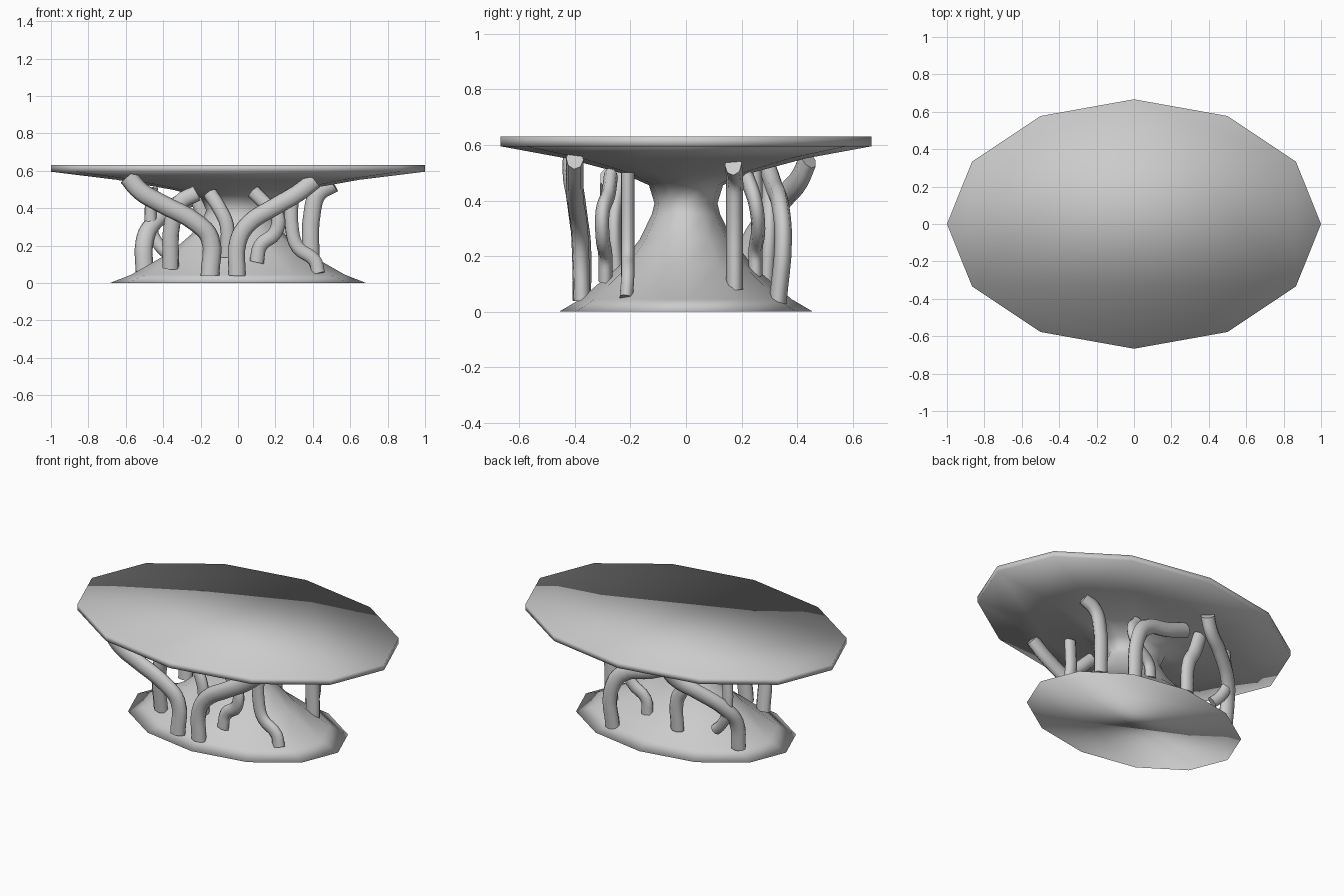
import bpy, bmesh, math

SQUASH = 2 / 3  # whole table is an ellipse: depth is two thirds of the width
SIDES = 12


def smooth(mesh):
    for p in mesh.polygons:
        p.use_smooth = True


def lathe(name, profile):
    bm = bmesh.new()
    rings = []
    for r, z in profile:
        rings.append([bm.verts.new((r * math.cos(2 * math.pi * i / SIDES),
                                    r * SQUASH * math.sin(2 * math.pi * i / SIDES), z))
                      for i in range(SIDES)])
    for a, b in zip(rings, rings[1:]):
        for i in range(SIDES):
            j = (i + 1) % SIDES
            bm.faces.new((a[i], a[j], b[j], b[i]))
    bm.faces.new(rings[0][::-1])
    bm.faces.new(rings[-1])
    mesh = bpy.data.meshes.new(name)
    bm.to_mesh(mesh)
    bm.free()
    smooth(mesh)
    ob = bpy.data.objects.new(name, mesh)
    bpy.context.collection.objects.link(ob)


def branch(name, radius, points):
    cu = bpy.data.curves.new(name + "_path", 'CURVE')
    cu.dimensions = '3D'
    cu.bevel_depth = radius
    cu.bevel_resolution = 2
    cu.resolution_u = 4
    cu.use_fill_caps = True
    sp = cu.splines.new('BEZIER')
    sp.bezier_points.add(len(points) - 1)
    for bp, (x, y, z) in zip(sp.bezier_points, points):
        bp.co = (x, y / SQUASH, z)
        bp.handle_left_type = bp.handle_right_type = 'AUTO'
    tmp = bpy.data.objects.new(name + "_path", cu)
    bpy.context.collection.objects.link(tmp)
    bpy.context.view_layer.update()
    dg = bpy.context.evaluated_depsgraph_get()
    mesh = bpy.data.meshes.new_from_object(tmp.evaluated_get(dg))
    bpy.data.objects.remove(tmp)
    for v in mesh.vertices:
        v.co.y *= SQUASH
    smooth(mesh)
    ob = bpy.data.objects.new(name, mesh)
    bpy.context.collection.objects.link(ob)


# flared foot, narrow waist and thin-rimmed top in one turned body
lathe("table_body", [(0.685, 0), (0.57, 0.045), (0.36, 0.165), (0.25, 0.26), (0.185, 0.35),
                     (0.17, 0.39), (0.20, 0.455), (0.34, 0.497), (0.65, 0.552),
                     (1.0, 0.595), (1.0, 0.63)])

# crooked branches between foot and top, bottom to top
branch("front_left_branch", 0.05, [(-0.15, -0.375, 0.04), (-0.15, -0.375, 0.24), (-0.22, -0.385, 0.32),
                                   (-0.42, -0.40, 0.43), (-0.52, -0.41, 0.49), (-0.59, -0.41, 0.57)])
branch("front_branch", 0.047, [(-0.005, -0.375, 0.04), (0.0, -0.38, 0.22), (0.05, -0.385, 0.31),
                               (0.20, -0.40, 0.41), (0.32, -0.40, 0.48), (0.41, -0.40, 0.55)])
branch("front_hooked_branch", 0.038, [(0.10, -0.29, 0.11), (0.12, -0.29, 0.20), (0.20, -0.30, 0.27),
                                      (0.21, -0.30, 0.36), (0.15, -0.28, 0.42), (0.08, -0.27, 0.49)])
branch("front_inner_branch", 0.038, [(-0.06, -0.25, 0.14), (-0.06, -0.26, 0.31),
                                     (-0.10, -0.25, 0.40), (-0.15, -0.23, 0.48)])
branch("left_bent_branch", 0.045, [(-0.36, -0.24, 0.08), (-0.35, -0.27, 0.33),
                                   (-0.31, -0.28, 0.43), (-0.22, -0.28, 0.48)])
branch("right_front_branch", 0.038, [(0.43, -0.215, 0.05), (0.41, -0.21, 0.12), (0.32, -0.21, 0.19),
                                     (0.29, -0.21, 0.28), (0.29, -0.21, 0.50)])
branch("right_back_branch", 0.046, [(0.39, 0.175, 0.08), (0.40, 0.175, 0.40),
                                    (0.43, 0.175, 0.48), (0.51, 0.17, 0.53)])
branch("left_back_branch", 0.048, [(-0.50, 0.20, 0.06), (-0.50, 0.22, 0.22), (-0.46, 0.27, 0.31),
                                   (-0.32, 0.36, 0.42), (-0.22, 0.41, 0.48), (-0.17, 0.44, 0.55)])
branch("left_thin_branch", 0.033, [(-0.37, 0.24, 0.15), (-0.42, 0.25, 0.20), (-0.46, 0.26, 0.28),
                                   (-0.46, 0.25, 0.51)])
branch("back_branch", 0.047, [(0.27, 0.33, 0.03), (0.27, 0.35, 0.26), (0.20, 0.34, 0.38),
                              (0.02, 0.32, 0.44), (-0.12, 0.30, 0.50)])
branch("back_left_inner_branch", 0.042, [(-0.145, 0.29, 0.11), (-0.15, 0.30, 0.30),
                                         (-0.19, 0.30, 0.38), (-0.23, 0.30, 0.50)])
branch("back_right_inner_branch", 0.038, [(0.09, 0.25, 0.13), (0.10, 0.25, 0.22), (0.19, 0.26, 0.30),
                                          (0.22, 0.25, 0.39), (0.16, 0.22, 0.48)])
